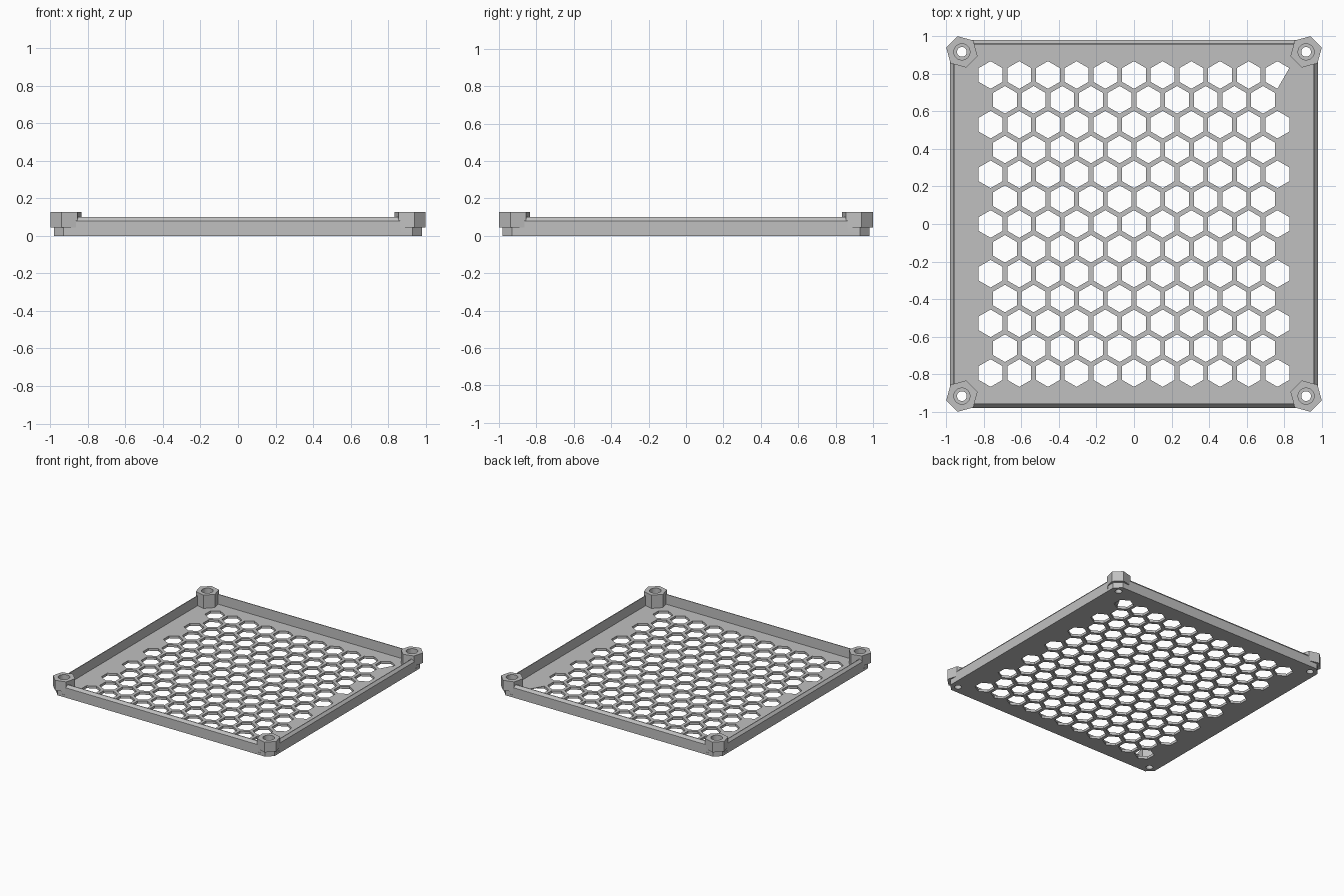
import bpy, bmesh, math

cube = bpy.data.objects.get("Cube")
if cube:
    bpy.data.objects.remove(cube, do_unlink=True)

grey = bpy.data.materials.new("light_grey")
grey.use_nodes = True
grey.diffuse_color = (0.53, 0.53, 0.53, 1)
grey.node_tree.nodes["Principled BSDF"].inputs["Base Color"].default_value = grey.diffuse_color

EDGE, CUT = 0.98, 0.93          # outer wall line, start of the corner cut
INNER = 0.957                   # inner wall line
FLOOR, LEDGE, RIM, TOP = 0.02, 0.045, 0.10, 0.127
BOLT, POST_R = 0.917, 0.086     # corner post centre and radius
PITCH, HOLE_R = 0.1528, 0.0735  # honeycomb spacing and hole radius


def ring(cx, cy, r, n, start=0.0):
    return [(cx + r * math.cos(start + math.tau * i / n),
             cy + r * math.sin(start + math.tau * i / n)) for i in range(n)]


def add_mesh(name, mesh):
    mesh.name = name
    mesh.materials.clear()
    mesh.materials.append(grey)
    mesh.shade_flat()
    obj = bpy.data.objects.new(name, mesh)
    bpy.context.collection.objects.link(obj)
    return obj


def prism(name, loops, z0, z1):
    """Extrude a filled outline; the loops after the first are holes."""
    curve = bpy.data.curves.new(name + "_outline", 'CURVE')
    curve.dimensions = '2D'
    curve.fill_mode = 'BOTH'
    curve.extrude = (z1 - z0) / 2
    for loop in loops:
        spline = curve.splines.new('POLY')
        spline.points.add(len(loop) - 1)
        for point, (x, y) in zip(spline.points, loop):
            point.co = (x, y, 0, 1)
        spline.use_cyclic_u = True
    helper = bpy.data.objects.new(name + "_helper", curve)
    bpy.context.collection.objects.link(helper)
    bpy.context.view_layer.update()
    graph = bpy.context.evaluated_depsgraph_get()
    mesh = bpy.data.meshes.new_from_object(helper.evaluated_get(graph))
    bpy.data.objects.remove(helper, do_unlink=True)
    bpy.data.curves.remove(curve)
    bm = bmesh.new()
    bm.from_mesh(mesh)
    bmesh.ops.translate(bm, verts=bm.verts, vec=(0, 0, (z0 + z1) / 2))
    bmesh.ops.remove_doubles(bm, verts=bm.verts, dist=1e-5)
    bmesh.ops.recalc_face_normals(bm, faces=bm.faces)
    bm.to_mesh(mesh)
    bm.free()
    return add_mesh(name, mesh)


# Floor with cut corners, honeycomb openings and bolt holes
corners = [(1, 1), (-1, 1), (-1, -1), (1, -1)]
outline = []
for sx, sy in corners:
    pair = [(sx * EDGE, sy * CUT), (sx * CUT, sy * EDGE)]
    outline += pair if sx * sy > 0 else pair[::-1]
openings = []
for row in range(-6, 7):
    count = 11 if row % 2 == 0 else 10
    for col in range(count):
        openings.append(ring((col - (count - 1) / 2) * PITCH,
                             row * PITCH * math.sqrt(3) / 2,
                             HOLE_R, 6, math.pi / 6))
bolts = [ring(sx * BOLT, sy * BOLT, 0.026, 24) for sx, sy in corners]
prism("floor", [outline] + openings + bolts, 0, FLOOR)

# Small web across the last opening
last = openings[-1]
prism("corner_web", [[last[0], last[4], last[5]]], FLOOR - 0.005, FLOOR)

# Four rim walls with a sloped outer top edge
profile = [(INNER, FLOOR), (EDGE, FLOOR), (EDGE, 0.08), (0.963, RIM), (INNER, RIM)]
for i, side in enumerate(("left", "back", "right", "front")):
    angle = i * math.pi / 2
    c, s = round(math.cos(angle)), round(math.sin(angle))
    bm = bmesh.new()
    ends = [[bm.verts.new((c * d - s * t, s * d + c * t, z)) for d, z in profile]
            for t in (-0.868, 0.868)]
    for end in ends:
        bm.faces.new(end)
    for k in range(len(profile)):
        j = (k + 1) % len(profile)
        bm.faces.new((ends[0][k], ends[0][j], ends[1][j], ends[1][k]))
    bmesh.ops.recalc_face_normals(bm, faces=bm.faces)
    wall = bpy.data.meshes.new(side + "_wall")
    bm.to_mesh(wall)
    bm.free()
    add_mesh(side + "_wall", wall)

# Hexagonal corner posts: overhanging head over a base that follows the floor
for (sx, sy), bolt in zip(corners, bolts):
    name = ("front" if sy < 0 else "back") + ("_left" if sx > 0 else "_right")
    centre = (sx * BOLT, sy * BOLT)
    diagonal = math.atan2(sy, sx)
    head = ring(*centre, POST_R, 6, diagonal - math.pi / 6)
    base = [(sx * (EDGE if abs(x) > abs(y) else CUT),
             sy * (CUT if abs(x) > abs(y) else EDGE)) for x, y in head[:2]] + head[2:]
    prism(name + "_post_base", [base, bolt], FLOOR, LEDGE)
    prism(name + "_post_head", [head, ring(*centre, 0.043, 24)], LEDGE, TOP)
    # Ledge inside the bolt recess
    prism(name + "_bolt_seat", [ring(*centre, 0.045, 24), bolt], LEDGE - 0.004, LEDGE + 0.002)
